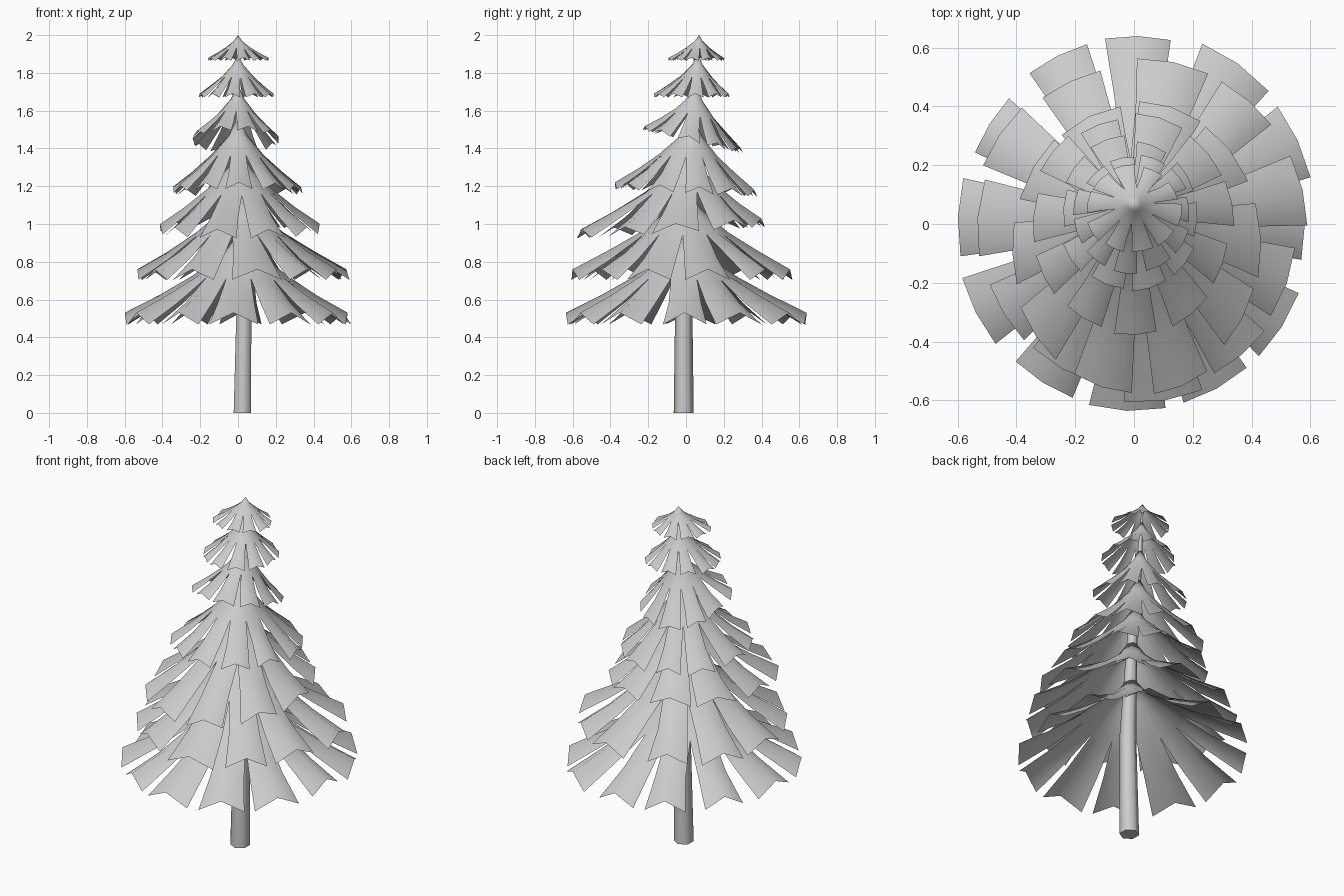
import bpy, bmesh, math, random
from mathutils import Vector

if "Cube" in bpy.data.objects:
    bpy.data.objects.remove(bpy.data.objects["Cube"])

random.seed(11)

# Trunk centre line: x, y, z, radius
TRUNK = [(0.023, -0.012, 0, 0.053), (0.032, -0.012, 0.6, 0.045), (0.012, 0.0, 1.2, 0.028),
         (0.0, 0.045, 1.65, 0.015), (0.0, 0.07, 1.97, 0.005)]


def trunk_at(z):
    for a, b in zip(TRUNK, TRUNK[1:]):
        if z <= b[2]:
            f = (z - a[2]) / (b[2] - a[2])
            return Vector(a[:2]).lerp(Vector(b[:2]), f)
    return Vector(TRUNK[-1][:2])


def finish(bm, name):
    me = bpy.data.meshes.new(name)
    bm.to_mesh(me)
    bm.free()
    ob = bpy.data.objects.new(name, me)
    bpy.context.collection.objects.link(ob)
    bpy.context.view_layer.objects.active = ob
    ob.select_set(True)
    bpy.ops.object.shade_smooth_by_angle(angle=math.radians(75))
    ob.select_set(False)


def build_trunk(sides=6):
    bm = bmesh.new()
    rings = [[bm.verts.new((x + r * math.cos(math.tau * (i + .5) / sides),
                            y + r * math.sin(math.tau * (i + .5) / sides), z))
              for i in range(sides)] for x, y, z, r in TRUNK]
    for a, b in zip(rings, rings[1:]):
        for i in range(sides):
            j = (i + 1) % sides
            bm.faces.new((a[i], a[j], b[j], b[i]))
    bm.faces.new(rings[0][::-1])
    bm.faces.new(rings[-1])
    finish(bm, "trunk")


def build_tier(name, apex_z, xr, yr, rim_z, tilt, count, phase):
    """Concave cone skirt that splits into broad, slightly ridged fronds."""
    bm = bmesh.new()
    top = trunk_at(apex_z)
    mid = Vector(((xr[0] + xr[1]) / 2, (yr[0] + yr[1]) / 2))
    rx, ry = (xr[1] - xr[0]) / 2, (yr[1] - yr[0]) / 2
    step = math.tau / count
    droop = 0.10 * (rx + ry) / 2

    def point(ang, t, edge, k=1.0):
        c = top.lerp(mid, t)
        s = math.sin(ang)
        z = apex_z - (apex_z - rim_z) * t ** 0.68 - edge * droop * t + tilt * s * t
        return bm.verts.new((c.x + rx * t * k * math.cos(ang), c.y + ry * t * k * s, z))

    apex = bm.verts.new((top.x, top.y, apex_z))
    split = 0.42
    n = count * 2
    inner = [point(phase + i * step / 2, 0.15, (i % 2) * .5) for i in range(n)]
    ring = [point(phase + i * step / 2, split, (i % 2) * .6) for i in range(n)]
    for i in range(n):
        j = (i + 1) % n
        bm.faces.new((apex, inner[i], inner[j]))
        bm.faces.new((inner[i], ring[i], ring[j], inner[j]))
    for i in range(count):
        a = phase + i * step + random.uniform(-.08, .08) * step
        k = random.uniform(0.96, 1.05)
        half = step / 2 * random.uniform(0.68, 0.84)
        prev = (ring[2 * i - 1], ring[2 * i], ring[(2 * i + 1) % n])
        for t, h in ((0.70, half * 1.06), (1.0, half)):
            row = (point(a - h, t, 1, k), point(a, t, 0, k), point(a + h, t, 1, k))
            for q in range(2):
                bm.faces.new((prev[q], row[q], row[q + 1], prev[q + 1]))
            prev = row
    finish(bm, name)


build_trunk()

# Tiers, bottom to top: apex z, x range, y range, rim z, back tilt, fronds, phase in degrees
TIERS = [
    (0.97, (-0.60, 0.60), (-0.63, 0.63), 0.53, 0.00, 12, -92),
    (1.20, (-0.54, 0.57), (-0.58, 0.54), 0.76, 0.00, 11, -84),
    (1.40, (-0.42, 0.44), (-0.57, 0.42), 1.00, 0.03, 10, -104),
    (1.57, (-0.35, 0.33), (-0.38, 0.36), 1.20, -0.02, 11, -88),
    (1.74, (-0.25, 0.22), (-0.22, 0.29), 1.46, -0.06, 10, -74),
    (1.90, (-0.20, 0.19), (-0.16, 0.23), 1.69, 0.00, 11, -96),
    (2.00, (-0.16, 0.16), (-0.10, 0.20), 1.88, 0.00, 10, -80),
]
for i, (az, xr, yr, rz, tilt, cnt, ph) in enumerate(TIERS):
    build_tier(f"branch_tier_{i + 1}", az, xr, yr, rz, tilt, cnt, math.radians(ph))
